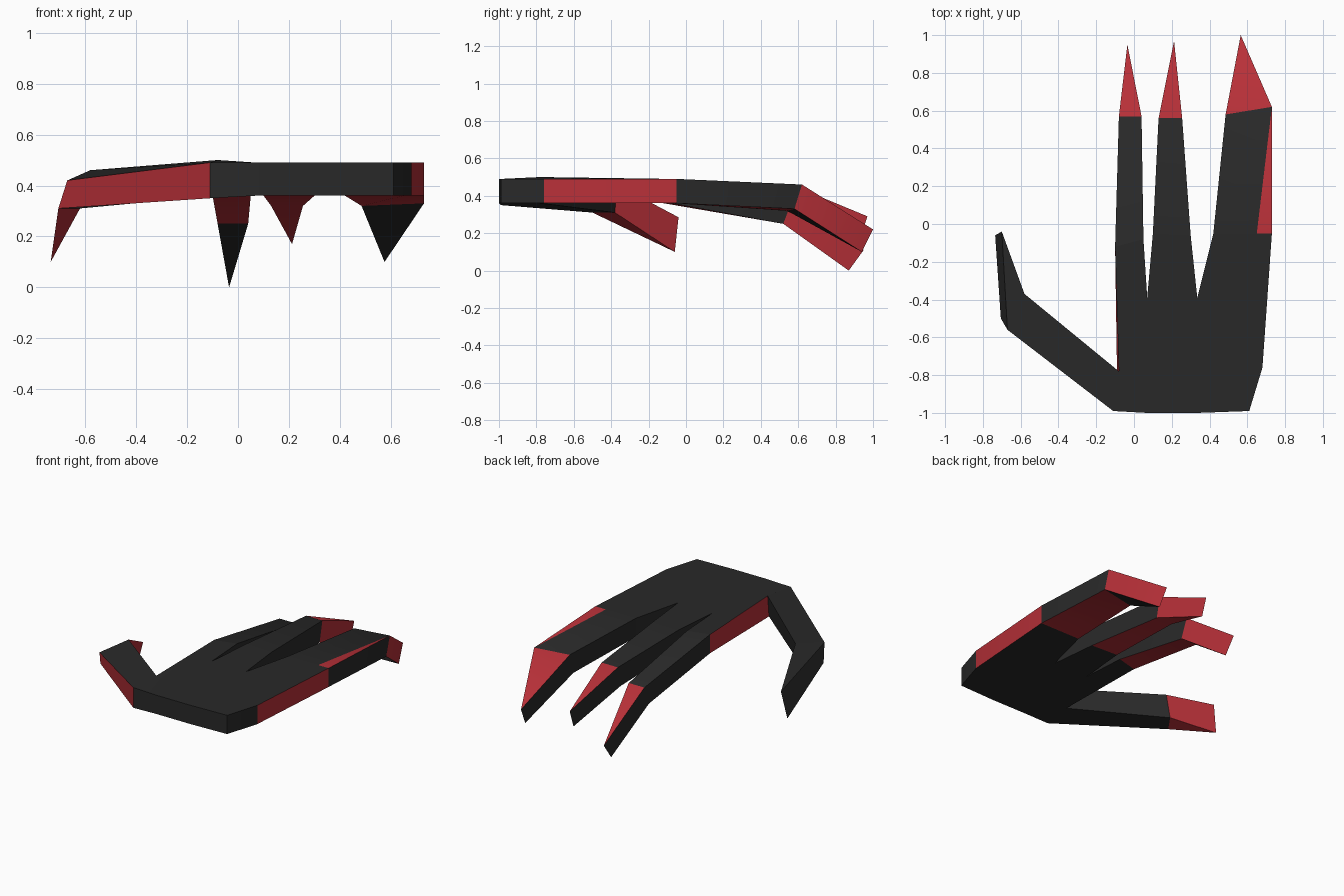
import bpy, math

if "Cube" in bpy.data.objects:
    bpy.data.objects.remove(bpy.data.objects["Cube"])

def mat(name, col):
    m = bpy.data.materials.new(name)
    m.diffuse_color = (*col, 1)
    m.use_nodes = True
    m.node_tree.nodes["Principled BSDF"].inputs["Base Color"].default_value = m.diffuse_color
    return m

MATS = [mat("dark_shell", (0.022, 0.022, 0.022)), mat("red_panel", (0.48, 0.03, 0.04))]

# outline points: top (x, y, z) and bottom (x, y, z)
def pt(x, y, zt=0.49, zb=0.36, bx=None, by=None):
    return ((x, y, zt), (x if bx is None else bx, y if by is None else by, zb))

P = {
    # wrist, palm edges and finger webs
    "wL": pt(-.11, -.99, .49, .35), "wA": pt(.07, -1.0), "wB": pt(.335, -1.0), "wR": pt(.61, -.99),
    "thumb_web": pt(-.08, -.78, .50, .36, -.09), "pR": pt(.68, -.76),
    "webA": pt(.07, -.39), "webB": pt(.335, -.39),
    # finger roots
    "f1L": pt(-.10, -.12), "f1R": pt(.05, -.08),
    "f2L": pt(.10, -.05), "f2R": pt(.30, -.06),
    "f3L": pt(.42, -.05), "f3M": pt(.65, -.05), "f3R": pt(.73, -.05),
    # finger knuckles
    "k1L": pt(-.08, .57, .38, .25, by=.52), "k1R": pt(.04, .57, .38, .25, by=.52),
    "k2L": pt(.13, .56, .46, .32, by=.53), "k2R": pt(.255, .56, .46, .32, by=.53),
    "k3L": pt(.485, .58, .46, .32, by=.54), "k3R": pt(.73, .62, .46, .33, by=.58),
    # finger tips
    "t1": pt(-.035, .95, .11, 0, by=.87), "t2": pt(.212, .97, .29, .17, by=.93),
    "t3": pt(.565, 1.0, .22, .10, .575, .94),
    # thumb knuckle and tip
    "thO": pt(-.67, -.56, .42, .31, -.705, -.50), "thI": pt(-.58, -.37, .46, .31, -.62, -.38),
    "tT": pt(-.70, -.04, .285, .10, -.735, -.06),
}

# each part: cells as (counter-clockwise outline, top colour, bottom colour)
PARTS = {
    "palm": [("wL wA webA thumb_web", 0, 0), ("thumb_web webA f1R f1L", 0, 0),
             ("wA wB webB webA", 0, 0), ("webA webB f2R f2L", 0, 0),
             ("wB wR pR webB", 0, 0), ("webB pR f3R f3M f3L", 0, 0)],
    "thumb": [("wL thumb_web thI thO", 0, 0), ("thO thI tT", 0, 1)],
    "inner_finger": [("f1L f1R k1R k1L", 0, 1), ("k1L k1R t1", 1, 0)],
    "middle_finger": [("f2L f2R k2R k2L", 0, 1), ("k2L k2R t2", 1, 1)],
    "outer_finger": [("f3L f3M k3R k3L", 0, 1), ("f3M f3R k3R", 1, 1), ("k3L k3R t3", 1, 0)],
}
RED_WALLS = {("f1L", "thumb_web"), ("pR", "f3R"), ("thO", "wL"), ("thI", "tT"),
             ("k1R", "t1"), ("k2R", "t2"), ("k3R", "t3")}

def edges(names):
    return list(zip(names, names[1:] + names[:1]))

# edges shared by two cells stay open; the rest get a side wall
used = {e for cells in PARTS.values() for c in cells for e in edges(c[0].split())}

for part, cells in PARTS.items():
    names = sorted({n for c in cells for n in c[0].split()})
    top = {n: 2 * i for i, n in enumerate(names)}
    verts = [v for n in names for v in P[n]]
    faces, cols = [], []
    for outline, ct, cb in cells:
        ns = outline.split()
        faces.append([top[n] for n in ns])
        cols.append(ct)
        faces.append([top[n] + 1 for n in reversed(ns)])
        cols.append(cb)
        for a, b in edges(ns):
            if (b, a) not in used:
                faces.append([top[a] + 1, top[b] + 1, top[b], top[a]])
                cols.append(int((a, b) in RED_WALLS))
    me = bpy.data.meshes.new(part)
    me.from_pydata(verts, [], faces)
    for m in MATS:
        me.materials.append(m)
    for poly, c in zip(me.polygons, cols):
        poly.material_index = c
    ob = bpy.data.objects.new(part, me)
    bpy.context.collection.objects.link(ob)
    bpy.ops.object.select_all(action='DESELECT')
    ob.select_set(True)
    bpy.context.view_layer.objects.active = ob
    bpy.ops.object.shade_smooth_by_angle(angle=math.radians(30))
